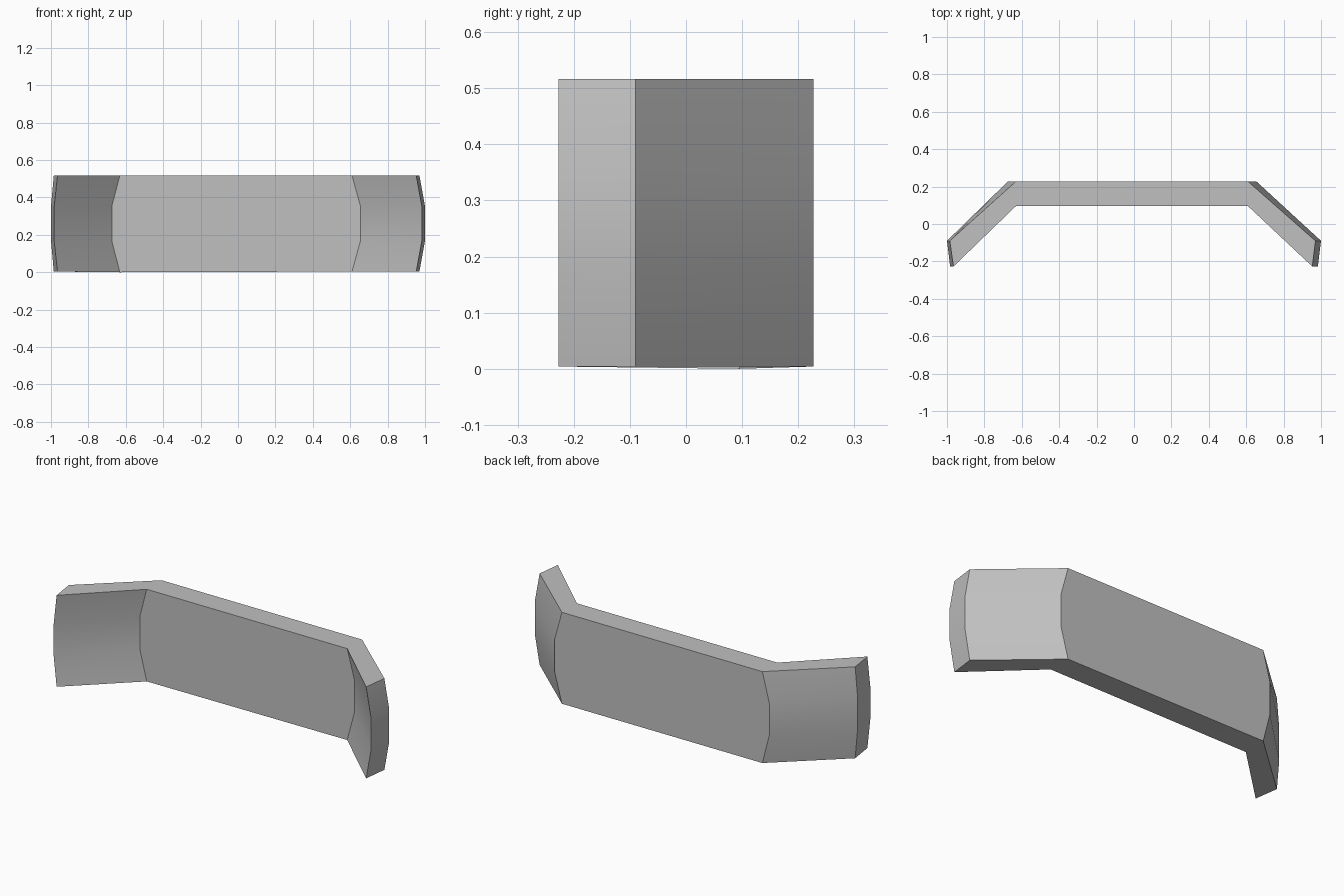
import bpy
import bmesh
import math

cube = bpy.data.objects.get("Cube")
if cube:
    bpy.data.objects.remove(cube, do_unlink=True)

# Single grey material
grey = bpy.data.materials.new("plain grey")
grey.use_nodes = True
colour = (0.53, 0.53, 0.53, 1)
grey.diffuse_color = colour
grey.node_tree.nodes["Principled BSDF"].inputs["Base Color"].default_value = colour

# Plan outline of the folded panel: narrow at the rims, wide in the middle band
rim = [(-0.985, -0.09), (-0.965, -0.227), (-0.632, 0.095), (0.61, 0.095),
       (0.953, -0.227), (0.97, -0.09), (0.61, 0.227), (-0.632, 0.227)]
band = [(-1.0, -0.09), (-0.983, -0.227), (-0.675, 0.095), (0.655, 0.095),
        (0.983, -0.227), (1.0, -0.09), (0.655, 0.227), (-0.675, 0.227)]
levels = [(0.004, rim), (0.17, band), (0.352, band), (0.516, rim)]

# Loft the outlines into one closed shell
bm = bmesh.new()
rings = [[bm.verts.new((x, y, z)) for x, y in outline] for z, outline in levels]
count = len(rim)
for low, high in zip(rings, rings[1:]):
    for i in range(count):
        j = (i + 1) % count
        bm.faces.new((low[i], low[j], high[j], high[i]))

# Close the rims with three quads each: right wing, middle, left wing
for ring in (rings[0], rings[-1]):
    for a, b, c, d in ((0, 1, 2, 7), (7, 2, 3, 6), (6, 3, 4, 5)):
        bm.faces.new((ring[a], ring[b], ring[c], ring[d]))

# The lower rim dips slightly at the inner right fold
rings[0][2].co.z = 0
bmesh.ops.recalc_face_normals(bm, faces=bm.faces)

mesh = bpy.data.meshes.new("bent_panel")
bm.to_mesh(mesh)
bm.free()
mesh.materials.append(grey)
panel = bpy.data.objects.new("bent_panel", mesh)
bpy.context.collection.objects.link(panel)

# Smooth the curved wings, keep the folds sharp
bpy.ops.object.select_all(action="DESELECT")
panel.select_set(True)
bpy.context.view_layer.objects.active = panel
bpy.ops.object.shade_smooth_by_angle(angle=math.radians(25))
